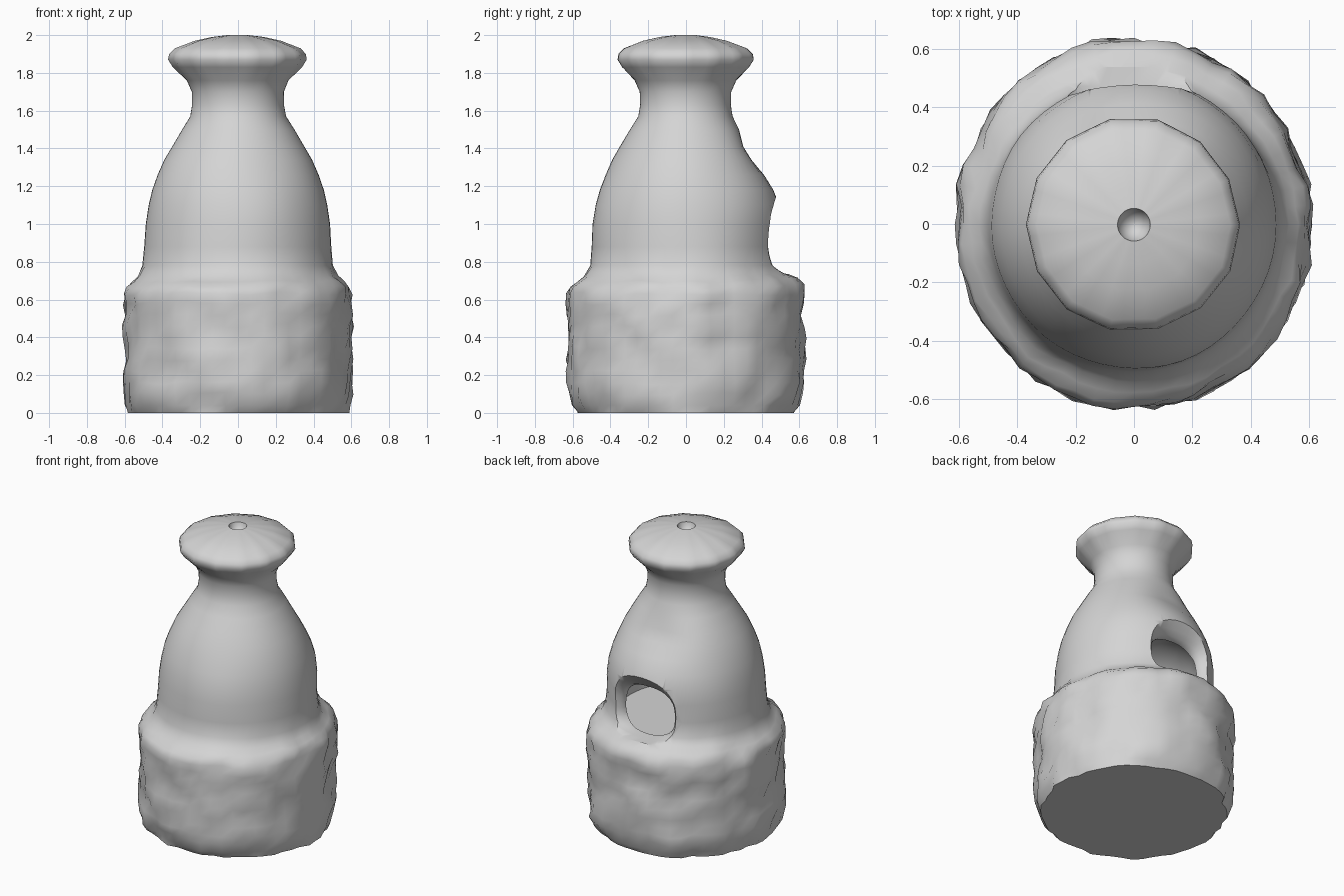
import bpy, bmesh, math
from mathutils import Vector, noise

cube = bpy.data.objects.get("Cube")
if cube:
    bpy.data.objects.remove(cube, do_unlink=True)

GREY = (0.66, 0.66, 0.66, 1)
clay = bpy.data.materials.new("plain grey clay")
clay.use_nodes = True
clay.diffuse_color = GREY
clay.node_tree.nodes["Principled BSDF"].inputs["Base Color"].default_value = GREY

SEGMENTS = 56
CAP_SIDES = 14


def loft(name, rings):
    """Skin a list of equal-length vertex rings and close both ends."""
    bm = bmesh.new()
    loops = [[bm.verts.new(p) for p in ring] for ring in rings]
    n = len(loops[0])
    for a, b in zip(loops, loops[1:]):
        for i in range(n):
            j = (i + 1) % n
            bm.faces.new((a[i], a[j], b[j], b[i]))
    bm.faces.new(reversed(loops[0]))
    bm.faces.new(loops[-1])
    bmesh.ops.recalc_face_normals(bm, faces=bm.faces)
    mesh = bpy.data.meshes.new(name)
    bm.to_mesh(mesh)
    bm.free()
    mesh.materials.append(clay)
    obj = bpy.data.objects.new(name, mesh)
    bpy.context.collection.objects.link(obj)
    return obj


def lathe(name, profile, shape=lambda p: p):
    angles = [math.tau * i / SEGMENTS for i in range(SEGMENTS)]
    return loft(name, [[shape(Vector((r * math.cos(a), r * math.sin(a), z)))
                        for a in angles] for r, z in profile])


def bell(value, centre, width):
    return math.exp(-((value - centre) / width) ** 2)


def hand_formed(p):
    """Rough stone below, gently uneven clay above, many-sided cap."""
    x, y, z = p
    out = Vector((x, y, 0))
    if out.length < 0.1:
        return p
    out.normalize()
    back = max(out.y, 0)
    rough = min(max((0.78 - z) / 0.12, 0), 1)
    push = rough * (0.022 * noise.noise(p * 6) + 0.026 * noise.noise(p * 12))
    push += (1 - rough) * 0.008 * noise.noise(p * 3)
    # the base is a little deeper than it is wide
    push += rough * 0.025 * out.y ** 2 * min(z / 0.15, 1)
    # hood over the opening, hollow above it, squarer ledge below it
    push += 0.022 * back ** 3 * bell(z, 1.08, 0.13)
    push -= 0.05 * back ** 6 * bell(z, 1.38, 0.1)
    push += 0.01 * back ** 3 * bell(z, 0.68, 0.05)
    if z > 1.8:
        step = math.tau / CAP_SIDES
        off = math.atan2(y, x) % step - step / 2
        push += 0.36 * (math.cos(step / 2) / math.cos(off) - 0.98)
    q = p + out * push
    if z > 0.04:
        q.z += rough * 0.02 * noise.noise(p * 6 + Vector((9, 4, 2)))
        q.z += 0.025 * back ** 3 * bell(z, 0.69, 0.04)
    return q


# Stone base, bottle-shaped dome, neck and cap with a dimple
base = [(0.575, 0), (0.592, 0.04), (0.602, 0.1), (0.606, 0.16), (0.602, 0.22),
        (0.6, 0.28), (0.6, 0.34), (0.6, 0.4), (0.602, 0.46), (0.604, 0.52),
        (0.606, 0.58), (0.603, 0.63), (0.59, 0.665), (0.56, 0.695)]
dome = [(0.525, 0.725), (0.502, 0.78), (0.493, 0.88), (0.489, 1.0),
        (0.475, 1.1), (0.455, 1.18), (0.425, 1.26), (0.39, 1.34),
        (0.35, 1.41), (0.297, 1.5)]
neck = [(0.252, 1.57), (0.241, 1.63), (0.242, 1.7), (0.268, 1.76)]
cap = [(0.335, 1.83), (0.36, 1.87), (0.355, 1.9), (0.325, 1.93), (0.22, 1.97),
       (0.13, 1.99), (0.056, 2.0), (0.05, 1.975), (0.03, 1.95), (0.008, 1.94)]
oven = lathe("bottle_oven", base + dome + neck + cap, hand_formed)

# Hollow chamber with a wide floor and a low rounded ceiling
chamber = lathe("chamber_cutter", [(0.42, 0.735), (0.425, 0.88), (0.41, 0.98),
                                   (0.36, 1.08), (0.27, 1.16), (0.16, 1.21),
                                   (0.05, 1.225)])


# Flared opening through the back wall
def opening_ring(y, half_width, bottom, top, count=40, power=0.75):
    ring = []
    for i in range(count):
        a = math.tau * i / count
        c, s = math.cos(a), math.sin(a)
        ring.append((half_width * math.copysign(abs(c) ** power, c), y,
                     (top + bottom) / 2
                     + (top - bottom) / 2 * math.copysign(abs(s) ** power, s)))
    return ring


opening = loft("opening_cutter", [
    opening_ring(0.2, 0.185, 0.74, 1.04),
    opening_ring(0.385, 0.19, 0.74, 1.045),
    opening_ring(0.415, 0.205, 0.74, 1.06),
    opening_ring(0.445, 0.235, 0.738, 1.09),
    opening_ring(0.475, 0.275, 0.735, 1.135),
    opening_ring(0.54, 0.36, 0.73, 1.23)])

bpy.context.view_layer.objects.active = oven
for cutter in (chamber, opening):
    cut = oven.modifiers.new(cutter.name, "BOOLEAN")
    cut.operation = "DIFFERENCE"
    cut.solver = "EXACT"
    cut.object = cutter
    bpy.ops.object.modifier_apply(modifier=cut.name)
    bpy.data.objects.remove(cutter, do_unlink=True)

# Centre the footprint and smooth the surface
middle = sum((Vector(c) for c in oven.bound_box), Vector()) / 8
for v in oven.data.vertices:
    v.co.x -= middle.x
    v.co.y -= middle.y
bpy.ops.object.select_all(action="DESELECT")
oven.select_set(True)
bpy.ops.object.shade_smooth_by_angle(angle=math.radians(50))
